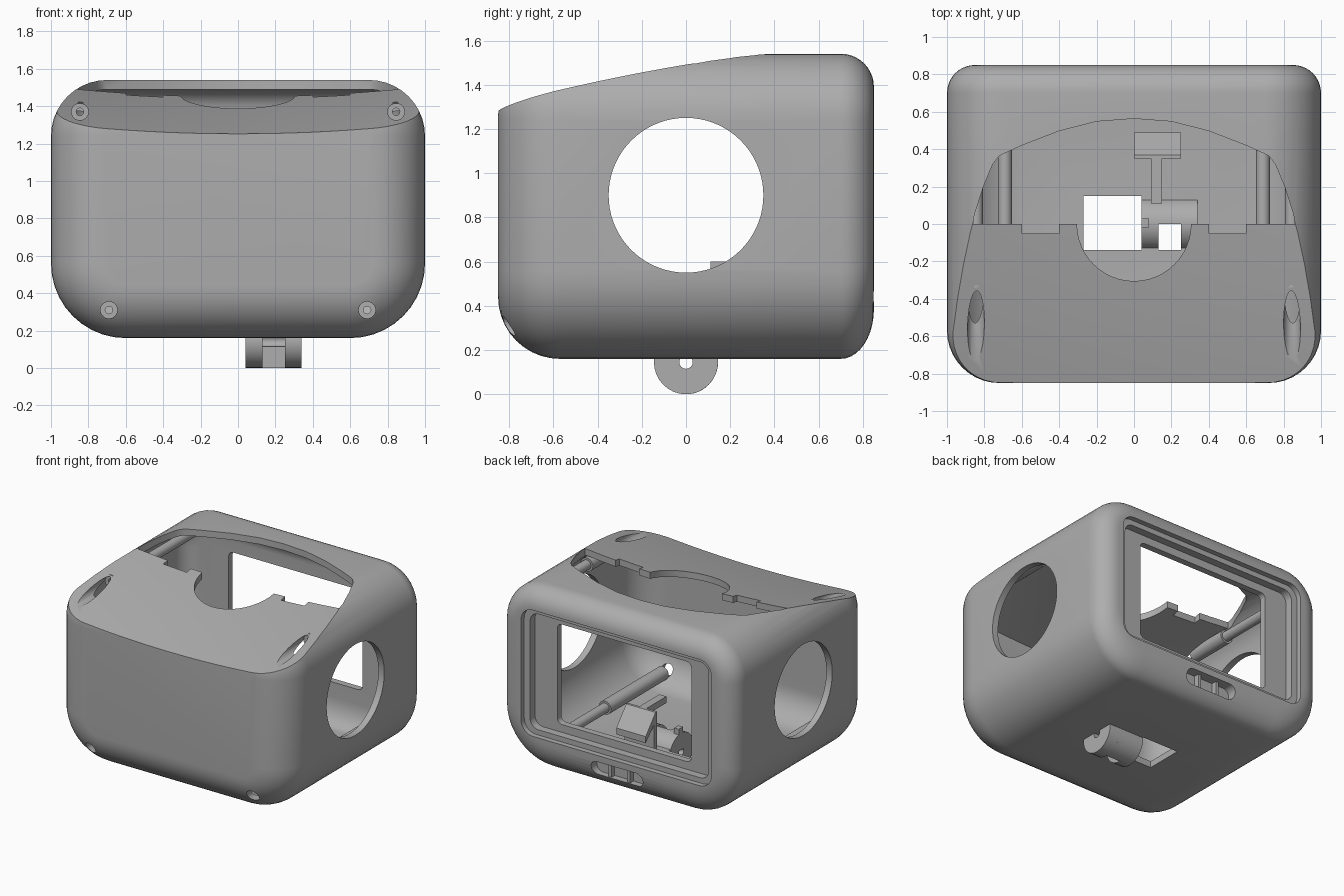
import bpy, bmesh
from math import sin, cos, pi

if "Cube" in bpy.data.objects:
    bpy.data.objects.remove(bpy.data.objects["Cube"])

grey = bpy.data.materials.new("plain grey")
grey.use_nodes = True
grey.diffuse_color = (0.42, 0.42, 0.42, 1)
grey.node_tree.nodes["Principled BSDF"].inputs["Base Color"].default_value = (0.42, 0.42, 0.42, 1)


def loft(name, rings, wrap=False):
    """Skin a list of equal rings; cap the ends or join last to first."""
    bm = bmesh.new()
    loops = [[bm.verts.new(p) for p in r] for r in rings]
    n = len(loops[0])
    pairs = list(zip(loops, loops[1:])) + ([(loops[-1], loops[0])] if wrap else [])
    for a, b in pairs:
        for i in range(n):
            bm.faces.new((a[i], a[(i + 1) % n], b[(i + 1) % n], b[i]))
    if not wrap:
        bm.faces.new(loops[0])
        bm.faces.new(loops[-1])
    bmesh.ops.recalc_face_normals(bm, faces=bm.faces)
    me = bpy.data.meshes.new(name)
    bm.to_mesh(me)
    bm.free()
    me.materials.append(grey)
    ob = bpy.data.objects.new(name, me)
    bpy.context.collection.objects.link(ob)
    return ob


def place(points, axis, t):
    """Put 2D points on a plane across the given axis."""
    put = {"x": lambda u, v: (t, u, v), "y": lambda u, v: (u, t, v), "z": lambda u, v: (u, v, t)}
    return [put[axis](u, v) for u, v in points]


def prism(name, points, axis, a, b):
    return loft(name, [place(points, axis, a), place(points, axis, b)])


def box(name, x0, x1, y0, y1, z0, z1):
    return prism(name, [(x0, y0), (x1, y0), (x1, y1), (x0, y1)], "z", z0, z1)


def arc(cu, cv, r, a0=0, a1=2 * pi, n=48, closed=True):
    return [(cu + r * cos(a0 + (a1 - a0) * i / n), cv + r * sin(a0 + (a1 - a0) * i / n))
            for i in range(n if closed else n + 1)]


def tube(name, cu, cv, r, bore, axis, a, b):
    o, i = arc(cu, cv, r, n=32), arc(cu, cv, bore, n=32)
    return loft(name, [place(o, axis, a), place(o, axis, b), place(i, axis, b), place(i, axis, a)], True)


def round_rect(hx, z0, z1, low, high, n=10):
    pts = []
    for k, (sx, top) in enumerate([(1, 1), (-1, 1), (-1, 0), (1, 0)]):
        r = high if top else low
        pts += arc(sx * (hx - r), z1 - r if top else z0 + r, r, k * pi / 2, (k + 1) * pi / 2, n, False)
    return pts


def cut(target, cutter):
    mod = target.modifiers.new("cut", "BOOLEAN")
    mod.operation, mod.solver, mod.object = "DIFFERENCE", "EXACT", cutter
    bpy.context.view_layer.update()
    done = bpy.data.meshes.new_from_object(target.evaluated_get(bpy.context.evaluated_depsgraph_get()))
    target.modifiers.clear()
    target.data = done
    bpy.data.objects.remove(cutter)


def rounded_body(name, t, back, steps=10):
    """Soft box, shrunk by t, with a wide front rounding and a tighter back one."""
    front_r, back_r = 0.28 - t, 0.15 - t / 2
    rings = []
    for i in range(2 * steps + 2):
        is_front = i <= steps
        a = pi / 2 * ((i if is_front else 2 * steps + 1 - i) / steps)
        r = front_r if is_front else back_r
        d = r * (1 - sin(a))
        y = -0.85 + t + r * (1 - cos(a)) if is_front else back - r * (1 - cos(a))
        lift = d if is_front else 1.5 * d
        rings.append(place(round_rect(1 - t - d, 0.16 + t + lift, 1.54 - t - d,
                                      0.4 - t - d, 0.3 - t - d), "y", y))
    return loft(name, rings)


def dish_cutter(drop):
    """Everything above the sloping, slightly dished top."""
    xs = [-1.2 + 0.1 * i for i in range(25)]
    rings = []
    for j in range(25):
        y = -1.2 + 0.1 * j
        low = [(x, y, 1.45 + 0.19 * y - 0.05 * y * y + 0.055 * x * x - drop) for x in xs]
        rings.append(low + [(1.2, y, 2.2), (-1.2, y, 2.2)])
    return loft("dish_cutter", rings)


# hollow housing with the sloping top
housing = rounded_body("housing", 0, 0.85)
cut(housing, dish_cutter(0))
cavity = rounded_body("cavity", 0.05, 0.70)
cut(cavity, dish_cutter(0.05))
cut(housing, cavity)

# open top behind the front panel, with round cutout and two notches
half = [(0.86, 0), (0.853, 0.05), (0.805, 0.2), (0.755, 0.32), (0.72, 0.365), (0.6, 0.42),
        (0.4, 0.497), (0.2, 0.548)]
cut(housing, prism("opening", half + [(0, 0.563)] + [(-x, y) for x, y in reversed(half)], "z", 1.22, 1.8))
cut(housing, prism("round_cutout", arc(0, 0, 0.305), "z", 1.2, 1.8))
for x in (-0.6, 0.4):
    cut(housing, box("notch", x, x + 0.2, -0.05, 0.05, 1.2, 1.8))

# side holes, back recess and window
cut(housing, prism("side_holes", arc(0, 0.9, 0.35, n=72), "x", -1.5, 1.5))
cut(housing, prism("outer_recess", round_rect(0.81, 0.41, 1.38, 0.1, 0.1), "y", 0.81, 1.2))
cut(housing, prism("inner_recess", round_rect(0.76, 0.45, 1.34, 0.07, 0.07), "y", 0.75, 1.2))
cut(housing, prism("window", round_rect(0.57, 0.51, 1.28, 0.04, 0.04), "y", 0.5, 1.2))

# thumb slot under the window
cut(housing, prism("thumb_slot", round_rect(0.22, 0.25, 0.36, 0.054, 0.054), "y", 0.77, 1.2))
for x in (-0.08, 0.08):
    box("thumb_slot_rib", x - 0.012, x + 0.012, 0.76, 0.81, 0.25, 0.36)

# floor openings
cut(housing, box("floor_hole", -0.27, 0.04, -0.14, 0.15, 0, 0.4))
cut(housing, box("hinge_slot", 0.13, 0.25, -0.14, 0, 0, 0.4))

# screw holes and the posts behind them
for s in (-1, 1):
    for x, z, end in ((0.845, 1.37, -0.34), (0.69, 0.31, -0.70)):
        cut(housing, prism("screw_hole", arc(s * x, z, 0.045, n=32), "y", -1.2, end + 0.02))
        tube("front_post", s * x, z, 0.052, 0.02, "y", end, 0)
        tube("back_post", s * x, z, 0.037, 0.02, "y", 0, 0.72)

# hinge: two knuckles and a half knuckle between them
for x in (0.04, 0.25):
    tube("hinge_knuckle", 0, 0.145, 0.145, 0.03, "x", x, x + 0.09)
half_ring = arc(0, 0.145, 0.145, -pi / 2, pi / 2, 24, False) + arc(0, 0.145, 0.03, pi / 2, -pi / 2, 12, False)
prism("hinge_half_knuckle", half_ring, "x", 0.13, 0.25)

# inner latch bracket
prism("latch_bracket", [(0.35, 0.19), (0.35, 0.6), (0.37, 0.6), (0.49, 0.46), (0.49, 0.41), (0.39, 0.51),
                        (0.39, 0.19)], "x", 0, 0.25)
box("latch_arm", 0.09, 0.15, 0.11, 0.36, 0.55, 0.6)
box("latch_pin", 0.04, 0.08, -0.02, 0.03, 0.2, 0.33)

# smooth shading with crisp cut edges
bpy.ops.object.select_all(action="DESELECT")
for ob in bpy.context.collection.objects:
    if ob.type == "MESH" and grey.name in ob.data.materials:
        ob.select_set(True)
        bpy.context.view_layer.objects.active = ob
bpy.ops.object.shade_smooth_by_angle(angle=0.6)
